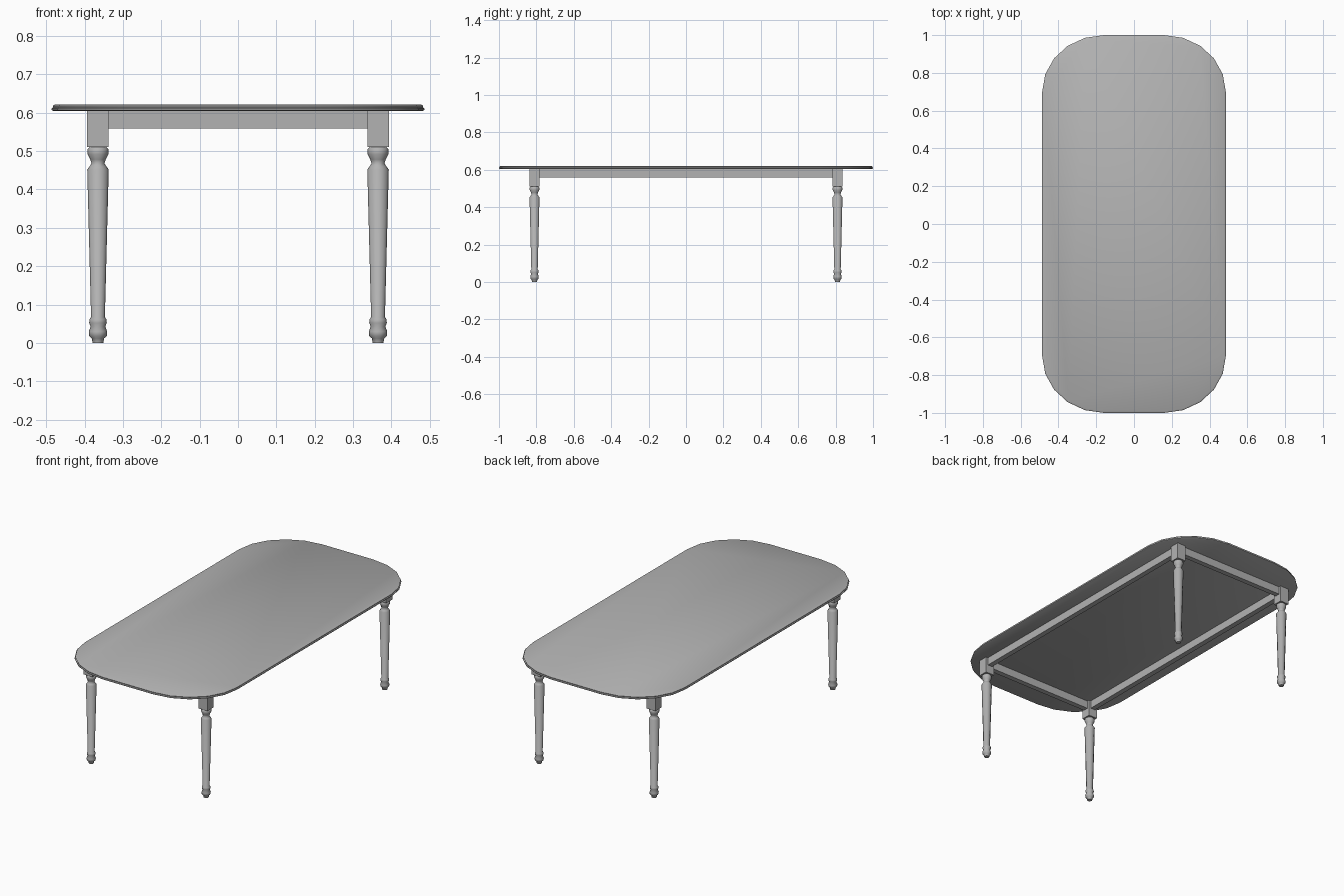
import bpy, bmesh
from math import sin, cos, pi, radians

cube = bpy.data.objects.get("Cube")
if cube:
    bpy.data.objects.remove(cube)

wood = bpy.data.materials.new("grey_wood")
wood.use_nodes = True
GREY = (0.45, 0.45, 0.45, 1)
wood.diffuse_color = GREY
wood.node_tree.nodes["Principled BSDF"].inputs["Base Color"].default_value = GREY


def add_object(name, bm, smooth=False):
    bmesh.ops.recalc_face_normals(bm, faces=bm.faces)
    mesh = bpy.data.meshes.new(name)
    bm.to_mesh(mesh)
    bm.free()
    mesh.materials.append(wood)
    obj = bpy.data.objects.new(name, mesh)
    bpy.context.collection.objects.link(obj)
    if smooth:
        bpy.ops.object.select_all(action='DESELECT')
        obj.select_set(True)
        bpy.context.view_layer.objects.active = obj
        bpy.ops.object.shade_smooth_by_angle(angle=radians(50))
    return obj


def loft(name, rings):
    """Skin a stack of rings and cap both ends."""
    bm = bmesh.new()
    loops = [[bm.verts.new(p) for p in ring] for ring in rings]
    for a, b in zip(loops, loops[1:]):
        for i in range(len(a)):
            j = (i + 1) % len(a)
            bm.faces.new((a[i], a[j], b[j], b[i]))
    bm.faces.new(loops[0])
    bm.faces.new(loops[-1])
    return add_object(name, bm, True)


def box(name, center, size):
    bm = bmesh.new()
    bmesh.ops.create_cube(bm, size=1)
    for v in bm.verts:
        v.co = [c + p * s for c, p, s in zip(center, v.co, size)]
    return add_object(name, bm)


# Tabletop: rounded rectangle with a moulded edge
def top_ring(inset, z, steps=5):
    ring = []
    for quarter, (sx, sy) in enumerate([(1, 1), (-1, 1), (-1, -1), (1, -1)]):
        for k in range(steps + 1):
            a = (quarter + k / steps) * pi / 2
            ring.append((sx * 0.16 + (0.326 - inset) * cos(a),
                         sy * 0.70 + (0.30 - inset) * sin(a), z))
    return ring


EDGE = [(0.006, 0.604), (0.0, 0.607), (0.0, 0.611), (0.004, 0.614),
        (0.003, 0.618), (0.008, 0.621)]
loft("tabletop", [top_ring(i, z) for i, z in EDGE])

# Turned legs: radius and height from foot to block
LEG = [(0.014, 0.0), (0.016, 0.012), (0.023, 0.018), (0.024, 0.03),
       (0.019, 0.043), (0.023, 0.052), (0.022, 0.062), (0.018, 0.067),
       (0.028, 0.452), (0.022, 0.46), (0.017, 0.468), (0.020, 0.478),
       (0.027, 0.492), (0.027, 0.505), (0.020, 0.512)]
LEG_X, LEG_Y, SIDES = 0.365, 0.81, 10

for fy, front in ((-1, "front"), (1, "back")):
    for fx, side in ((-1, "right"), (1, "left")):
        x, y = fx * LEG_X, fy * LEG_Y
        loft(f"{front}_{side}_leg",
             [[(x + r * cos(2 * pi * k / SIDES), y + r * sin(2 * pi * k / SIDES), z)
               for k in range(SIDES)] for r, z in LEG])
        box(f"{front}_{side}_leg_block", (x, y, 0.5585), (0.056, 0.056, 0.095))

# Apron rails between the blocks
RAIL = 0.03
for s, end, side in ((-1, "front", "right"), (1, "back", "left")):
    box(f"{end}_apron", (0, s * LEG_Y, 0.5825), (2 * LEG_X - 0.05, RAIL, 0.047))
    box(f"{side}_apron", (s * LEG_X, 0, 0.5825), (RAIL, 2 * LEG_Y - 0.05, 0.047))
